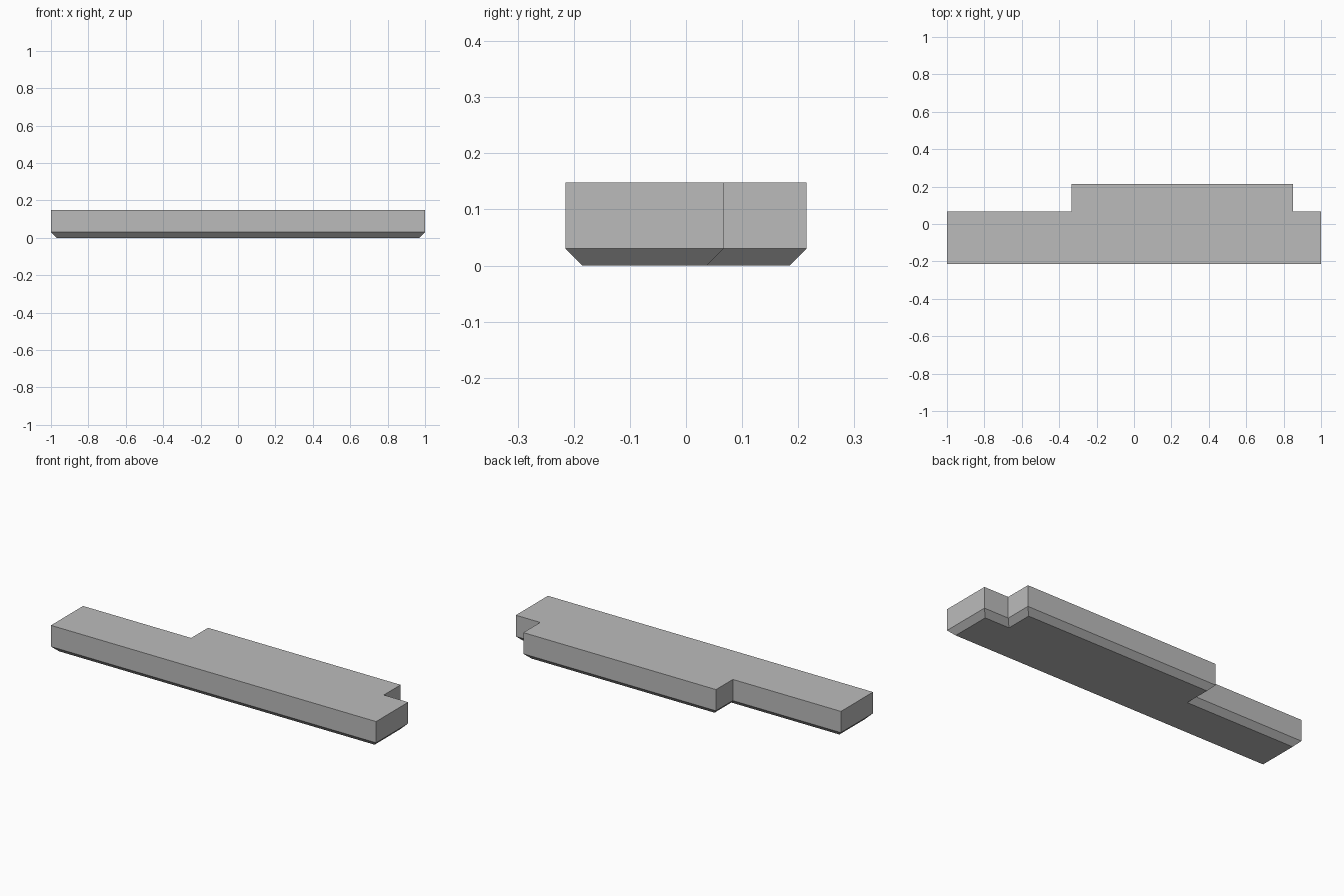
import bpy
import bmesh
from mathutils import Vector

# Remove the default cube
cube = bpy.data.objects.get("Cube")
if cube:
    bpy.data.objects.remove(cube, do_unlink=True)

HEIGHT = 0.148
CHAMFER = 0.03

# Stepped outline, counter-clockwise from above
outline = [(-1, -0.215), (1, -0.215), (1, 0.067), (0.85, 0.067),
           (0.85, 0.215), (-0.335, 0.215), (-0.335, 0.067), (-1, 0.067)]

# Plain grey material
grey = bpy.data.materials.new("plain grey")
grey.use_nodes = True
colour = (0.5, 0.5, 0.5, 1)
grey.diffuse_color = colour
shader = next(n for n in grey.node_tree.nodes if n.type == 'BSDF_PRINCIPLED')
shader.inputs["Base Color"].default_value = colour


def inset_outline(points, amount):
    """Move every edge of a right-angled outline inwards."""
    result = []
    for i, point in enumerate(points):
        here = Vector(point)
        before = (here - Vector(points[i - 1])).normalized()
        after = (Vector(points[(i + 1) % len(points)]) - here).normalized()
        inward = Vector((-before.y - after.y, before.x + after.x))
        result.append(here + inward * amount)
    return result


# Slab: chamfered underside, upright sides, flat top
bm = bmesh.new()
levels = [(0, inset_outline(outline, CHAMFER)), (CHAMFER, outline), (HEIGHT, outline)]
rings = [[bm.verts.new((p[0], p[1], z)) for p in points] for z, points in levels]
for low, high in zip(rings, rings[1:]):
    for i in range(len(low)):
        j = (i + 1) % len(low)
        bm.faces.new((low[i], low[j], high[j], high[i]))
bm.faces.new(reversed(rings[0]))
bm.faces.new(rings[-1])
bmesh.ops.recalc_face_normals(bm, faces=bm.faces)

mesh = bpy.data.meshes.new("stepped_slab")
bm.to_mesh(mesh)
bm.free()
mesh.materials.append(grey)
slab = bpy.data.objects.new("stepped_slab", mesh)
bpy.context.collection.objects.link(slab)
